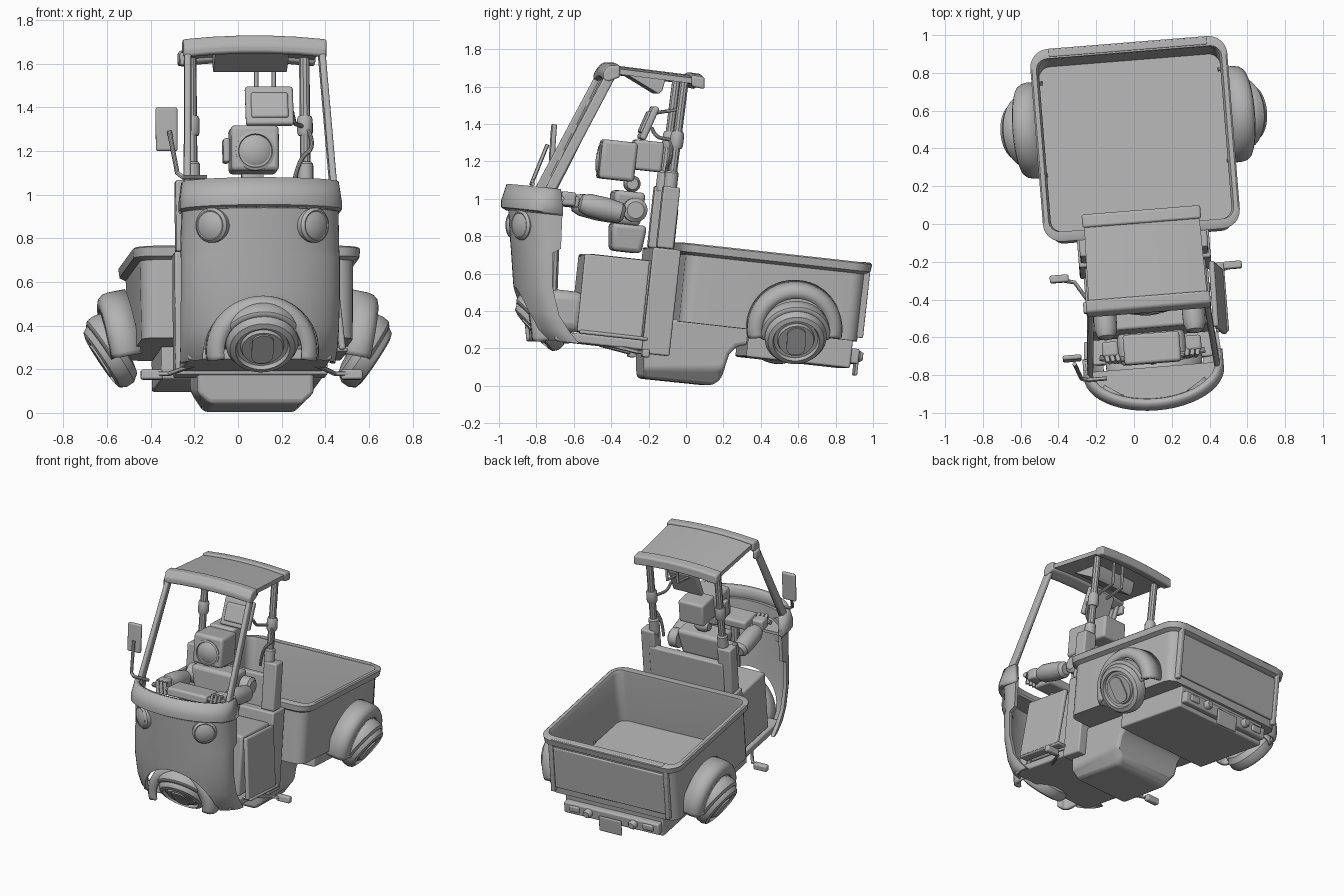
import bpy, bmesh, math
from mathutils import Matrix, Vector

if "Cube" in bpy.data.objects:
    bpy.data.objects.remove(bpy.data.objects["Cube"])

GREY = bpy.data.materials.new("plain grey")
GREY.use_nodes = True
GREY.diffuse_color = (0.45, 0.45, 0.45, 1)
GREY.node_tree.nodes["Principled BSDF"].inputs["Base Color"].default_value = (0.45, 0.45, 0.45, 1)

# The vehicle hovers nose-up and slightly turned
TURN = Matrix.Translation((0.042, 0, 0)) @ Matrix.Rotation(math.radians(4.6), 4, 'Z')
PITCH = -6.3
SIDES = ((-1, "right"), (1, "left"))


def place(name, mesh, mat=Matrix(), bevel=0.0, solid=0.0):
    ob = bpy.data.objects.new(name, mesh)
    bpy.context.collection.objects.link(ob)
    ob.matrix_world = TURN @ mat
    mesh.materials.clear()
    mesh.materials.append(GREY)
    mesh.shade_smooth()
    mesh.set_sharp_from_angle(angle=math.radians(35))
    if solid:
        m = ob.modifiers.new("thickness", 'SOLIDIFY')
        m.thickness, m.offset = solid, -1
    if bevel:
        m = ob.modifiers.new("rounding", 'BEVEL')
        m.width, m.segments, m.limit_method = bevel, 3, 'ANGLE'
    return ob


def loft(name, rings, mat=Matrix(), closed=True, cap=True, **kw):
    bm = bmesh.new()
    rows = [[bm.verts.new(p) for p in ring] for ring in rings]
    n = len(rows[0])
    for a, b in zip(rows, rows[1:]):
        for i in range(n if closed else n - 1):
            j = (i + 1) % n
            bm.faces.new((a[i], a[j], b[j], b[i]))
    if cap:
        bm.faces.new(rows[0])
        bm.faces.new(rows[-1])
    bmesh.ops.recalc_face_normals(bm, faces=bm.faces)
    me = bpy.data.meshes.new(name)
    bm.to_mesh(me)
    bm.free()
    return place(name, me, mat, **kw)


def box(name, at, size, pitch=PITCH, bevel=0.01, taper=1.0, roll=0):
    x, y, z = (v / 2 for v in size)
    rings = [[(sx * x * k, sy * y * k, h) for sx, sy in ((-1, -1), (1, -1), (1, 1), (-1, 1))]
             for h, k in ((-z, taper), (z, 1))]
    rot = [Matrix.Rotation(math.radians(a), 4, ax) for a, ax in ((roll, 'Y'), (pitch, 'X'))]
    return loft(name, rings, Matrix.Translation(at) @ rot[0] @ rot[1], bevel=bevel)


def lathe(name, profile, at, axis, start=0, sweep=360, seg=40, up=(0, 0, 1), **kw):
    z = Vector(axis).normalized()
    x = Vector(up)
    x = (x - z * x.dot(z)).normalized()
    frame = Matrix((x, z.cross(x), z)).transposed().to_4x4()
    full = sweep == 360
    angles = [math.radians(start + sweep * i / seg) for i in range(seg if full else seg + 1)]
    rings = [[(r * math.cos(a), r * math.sin(a), h) for a in angles] for r, h in profile]
    return loft(name, rings, Matrix.Translation(at) @ frame, closed=full, cap=full, **kw)


def rod(name, points, r, smooth=False):
    cu = bpy.data.curves.new(name, 'CURVE')
    cu.dimensions, cu.bevel_depth, cu.bevel_resolution, cu.use_fill_caps = '3D', r, 3, True
    sp = cu.splines.new('NURBS' if smooth else 'POLY')
    sp.points.add(len(points) - 1)
    for p, co in zip(sp.points, points):
        p.co = (*co, 1)
    if smooth:
        sp.use_endpoint_u, sp.order_u = True, 3
    tmp = bpy.data.objects.new(name + "_path", cu)
    me = bpy.data.meshes.new_from_object(tmp)
    bpy.data.objects.remove(tmp)
    return place(name, me)


def rounded(hx, hy, z, r, n=6):
    pts = []
    for k, (sx, sy) in enumerate(((1, 1), (-1, 1), (-1, -1), (1, -1))):
        for i in range(n + 1):
            a = math.pi / 2 * (k + i / n)
            pts.append((sx * (hx - r) + r * math.cos(a), sy * (hy - r) + r * math.sin(a), z))
    return pts


# Cargo bed with rolled rim, tailgate and corner posts
BED = Matrix.Translation((0, 0.43, 0.5)) @ Matrix.Rotation(math.radians(PITCH), 4, 'X')
loft("cargo_bed", [rounded(*r) for r in (
    (.485, .48, -.21, .07), (.49, .485, .15, .08), (.518, .51, .165, .1), (.523, .515, .205, .1),
    (.515, .505, .212, .1), (.492, .462, .212, .06), (.48, .46, .19, .06), (.48, .46, -.17, .06))], BED)


def bed_box(name, x, y, z, sx, sy, sz):
    box(name, BED @ Vector((x, y, z)), (sx, sy, sz), bevel=0.006)


bed_box("tailgate", 0, .488, -.01, .84, .02, .3)
bed_box("tailgate_top", 0, .49, .19, .84, .04, .05)
for s, side in SIDES:
    bed_box("gate_post_" + side, s * .435, .49, 0, .03, .035, .38)

# Chassis, rear bumper and belly with a narrower underside
box("rear_chassis", (0, .58, .20), (.74, .56, .15))
box("bumper", (0, .87, .16), (.72, .06, .08))
box("number_plate", (0, .91, .11), (.17, .015, .11))
for s, side in SIDES:
    lathe("tail_lamp_" + side, ((.03, 0), (.03, .03), (.02, .045)), (s * .17, .89, .16), (0, 1, -.1), seg=20)
    box("tail_light_" + side, (s * .28, .9, .16), (.08, .02, .045))
belly = ((-.25, .22), (-.25, .04), (.12, .002), (.17, .035), (.19, .11), (.21, .17),
         (.25, .21), (.34, .225), (.34, .32), (-.1, .36))
loft("belly", [[(.02 + x, y, max(z, low)) for y, z in belly]
               for x, low in ((-.268, .09), (-.21, 0), (.21, 0), (.268, .09))], bevel=.02)
box("floor", (0, -.42, .235), (.66, .62, .05))
box("wheel_hump", (0, -.66, .40), (.36, .2, .22), bevel=.05)

# Seat box, slanted side panel and rear wall
box("seat_box", (0, -.4, .48), (.64, .35, .42), bevel=.015)
box("side_panel", (.37, -.42, .48), (.03, .35, .42), roll=-6)
box("side_step", (.38, -.42, .27), (.07, .37, .02))
box("rear_wall", (0, -.16, .45), (.7, .15, .57))
box("back_rest", (0, -.1, .83), (.56, .05, .24))
for s, side in SIDES:
    box("post_base_" + side, (s * .29, -.12, .9), (.1, .09, .33))
    rod("rear_post_" + side, ((s * .26, -.11, 1.0), (s * .26, -.03, 1.63)), .024)
    lathe("post_collar_" + side, ((.03, 0), (.036, .015), (.036, .075), (.03, .09)),
          (s * .26, -.075, 1.27), (0, .12, 1), seg=16)
    lathe("post_socket_" + side, ((.036, 0), (.036, .1), (.028, .11)),
          (s * .26, -.108, 1.04), (0, .12, 1), seg=16)
rod("post_cable", ((.27, -.1, 1.3), (.31, -.1, 1.22), (.22, -.13, 1.16), (.2, -.12, 1.02)), .01, True)
rod("screen_cable", ((.19, -.2, 1.38), (.2, -.18, 1.33), (.22, -.12, 1.32), (.26, -.08, 1.31)), .01, True)


# Front shell: horseshoe rows of height, nose, rear edge and half width
def horseshoe(z, nose, back, hw, n=24):
    d = min(.2, back - nose - .01)
    pts = [(-hw, back)] + [(-hw * math.cos(math.pi * i / n), nose + d - d * math.sin(math.pi * i / n))
                           for i in range(n + 1)] + [(hw, back)]
    return [(x, y, z - .11 * (y - nose)) for x, y in pts]


shell = loft("front_shell", [horseshoe(*r) for r in (
    (.25, -.82, -.60, .355), (.31, -.875, -.65, .36), (.40, -.905, -.71, .364), (.55, -.925, -.745, .365),
    (.73, -.937, -.745, .365), (.76, -.94, -.70, .364), (.99, -.955, -.69, .358))],
    closed=False, cap=False, solid=.025)
loft("shell_band", [horseshoe(*r) for r in ((.94, -.965, -.69, .364), (.955, -.99, -.69, .372),
     (.99, -.99, -.69, .372), (1.08, -.96, -.70, .36))], closed=False, cap=False, solid=.035)
dash = horseshoe(.92, -.93, -.76, .34)
loft("dash", [dash, [(x, y, z - .02) for x, y, z in dash]])

# Wheel arch opening
cutter = lathe("arch_cutter", ((.265, 0), (.265, .4)), (0, -.72, .27), (0, -1, 0), seg=48)
cut = shell.modifiers.new("arch", 'BOOLEAN')
cut.object, cut.solver = cutter, 'EXACT'
bpy.context.view_layer.objects.active = shell
for m in [m.name for m in shell.modifiers]:
    bpy.ops.object.modifier_apply(modifier=m)
bpy.data.objects.remove(cutter)
shell.data.set_sharp_from_angle(angle=math.radians(35))
shell.modifiers.new("clean_shading", 'WEIGHTED_NORMAL').keep_sharp = True

# Headlights
for s, side in SIDES:
    lathe("headlight_" + side, ((.08, -.03), (.08, .015), (.068, .028), (.063, .026), (.04, .036), (.012, .04)),
          (s * .23, -.893, .86), (s * .55, -.85, 0))


# Hover wheels with slotted hubs, tilted hoods and half-round fenders
def hover_wheel(tag, at, axis, fender_at, fender_axis, size):
    lathe("hover_ring_" + tag, ((.1, -.07), (.14, -.06), (.166, -.025), (.166, .015), (.15, .042), (.125, .05),
                               (.118, .03), (.1, .028), (.095, .045), (.02, .045)), at, axis)
    lathe("hood_" + tag, ((.165, -.085), (.183, -.065), (.19, -.03), (.186, .0), (.17, .015)), at, axis,
          start=-95, sweep=190, solid=.015)
    q = Vector(axis).normalized().to_track_quat('Z', 'Y').to_matrix().to_4x4()
    loft("hub_slot_" + tag, [rounded(.05, .085, h, .045) for h in (.04, .054)],
         Matrix.Translation(at) @ q)
    lathe("fender_" + tag, [(r * size, h) for r, h in ((1, -.06), (1, .02), (.98, .045), (.92, .065), (.84, .073),
          (.7, .075))], fender_at, fender_axis, start=-100, sweep=200, solid=.02)


for s, side in SIDES:
    hover_wheel(side, (s * .59, .54, .265), (s * .83, 0, -.55), (s * .53, .54, .305), (s, 0, -.2), .255)
hover_wheel("front", (.005, -.785, .325), (0, -.74, -.67), (.005, -.77, .285), (0, -1, -.1), .255)

# Windscreen pillars and roof
for s, side in SIDES:
    rod("screen_edge_" + side, ((s * .33, -.74, 1.03), (s * .3, -.41, 1.68)), .012)
    d = Vector((s * -.035, .35, .66))
    box("screen_pillar_" + side, Vector((s * .34, -.77, 1.02)) + d / 2, (.03, .055, d.length),
        pitch=-28, roll=s * -2.6)


def roof_row(y, z, hw, h):
    top = [(hw * t, y, z + .018 * (1 - t * t)) for t in (-1, -.6, -.2, .2, .6, 1)]
    return top + [(x, y, c - h) for x, _, c in reversed(top)]


loft("roof", [roof_row(-.42, 1.7, .315, .03), roof_row(.06, 1.64, .305, .03)])
loft("roof_front_bar", [roof_row(-.47, 1.67, .325, .035), roof_row(-.44, 1.712, .33, .085),
                        roof_row(-.38, 1.71, .33, .06)], bevel=.01)
loft("roof_rear_bar", [roof_row(.005, 1.66, .315, .06), roof_row(.075, 1.65, .315, .065)], bevel=.012)
box("roof_clip", (-.33, -.42, 1.62), (.03, .06, .06))
loft("roof_console", [[(x, y, z) for y, z in ((-.34, 1.67), (-.16, 1.56), (-.14, 1.58), (-.12, 1.65))]
                      for x in (-.17, .17)], bevel=.006)

# Hanging screen
box("screen", (.085, -.21, 1.405), (.22, .035, .19), pitch=-24, bevel=.012)
box("screen_face", (.085, -.228, 1.41), (.17, .02, .125), pitch=-24)
for x in (.04, .12):
    rod("screen_hanger", ((x, -.17, 1.46), (x, -.03, 1.48), (x, -.02, 1.64)), .01)

# Robot driver
box("head", (0, -.37, 1.205), (.22, .19, .21), bevel=.02)
box("head_rear", (0, -.21, 1.23), (.19, .16, .16), bevel=.015)
box("ear", (-.125, -.35, 1.2), (.03, .09, .11))
lathe("eye_lens", ((.09, -.02), (.09, .015), (.078, .02), (.074, .008), (.05, .025), (.01, .03)),
      (0, -.455, 1.2), (0, -1, .08))
lathe("neck", ((.03, -.05), (.045, -.02), (.045, .02), (.03, .05)), (0, -.29, 1.08), (1, 0, 0), seg=20)
box("torso", (0, -.32, .95), (.34, .17, .18), bevel=.025, taper=.85)
box("hips", (0, -.32, .79), (.28, .19, .15), bevel=.025, taper=.85)
for s, side in SIDES:
    lathe("shoulder_" + side, ((.065, -.03), (.065, .03), (.045, .045), (.03, .045)),
          (s * .2, -.29, .94), (s, 0, 0), seg=24)
    lathe("forearm_" + side, ((.035, 0), (.055, .02), (.062, .1), (.06, .2), (.045, .24), (.025, .25)),
          (s * .235, -.35, .92), (0, -1, .25), seg=24)
    box("hand_" + side, (s * .22, -.65, 1.0), (.085, .08, .075), bevel=.015)
    for k in (-1, 0, 1):
        rod("finger_" + side, ((s * .22 + k * .028, -.66, 1.02), (s * .21 + k * .028, -.705, 1.035),
                               (s * .2 + k * .028, -.715, .96)), .013)

# Handlebar and mirror
rod("handlebar", ((-.28, -.69, 1.0), (-.12, -.71, 1.0), (.12, -.71, 1.0), (.28, -.69, 1.0)), .016)
box("steering_console", (0, -.66, .99), (.3, .16, .06), bevel=.015)
rod("steering_column", ((0, -.7, .98), (0, -.72, .45)), .03)
rod("mirror_arm", ((-.25, -.80, 1.08), (-.36, -.80, 1.08), (-.385, -.79, 1.1), (-.415, -.71, 1.29)), .011)
box("mirror", (-.425, -.68, 1.3), (.1, .025, .2), pitch=-4, bevel=.01)
lathe("dash_knob", ((.035, 0), (.035, .1), (.025, .12), (.01, .12)), (-.22, -.72, 1.04), (0, 0, 1), seg=20)

# Foot pegs
for s, side in SIDES:
    rod("peg_arm_" + side, ((s * .28, -.44, .22), (s * .38, -.28, .18), (s * .46, -.26, .18)), .011)
    box("foot_peg_" + side, (s * .46, -.255, .175), (.1, .04, .045))
